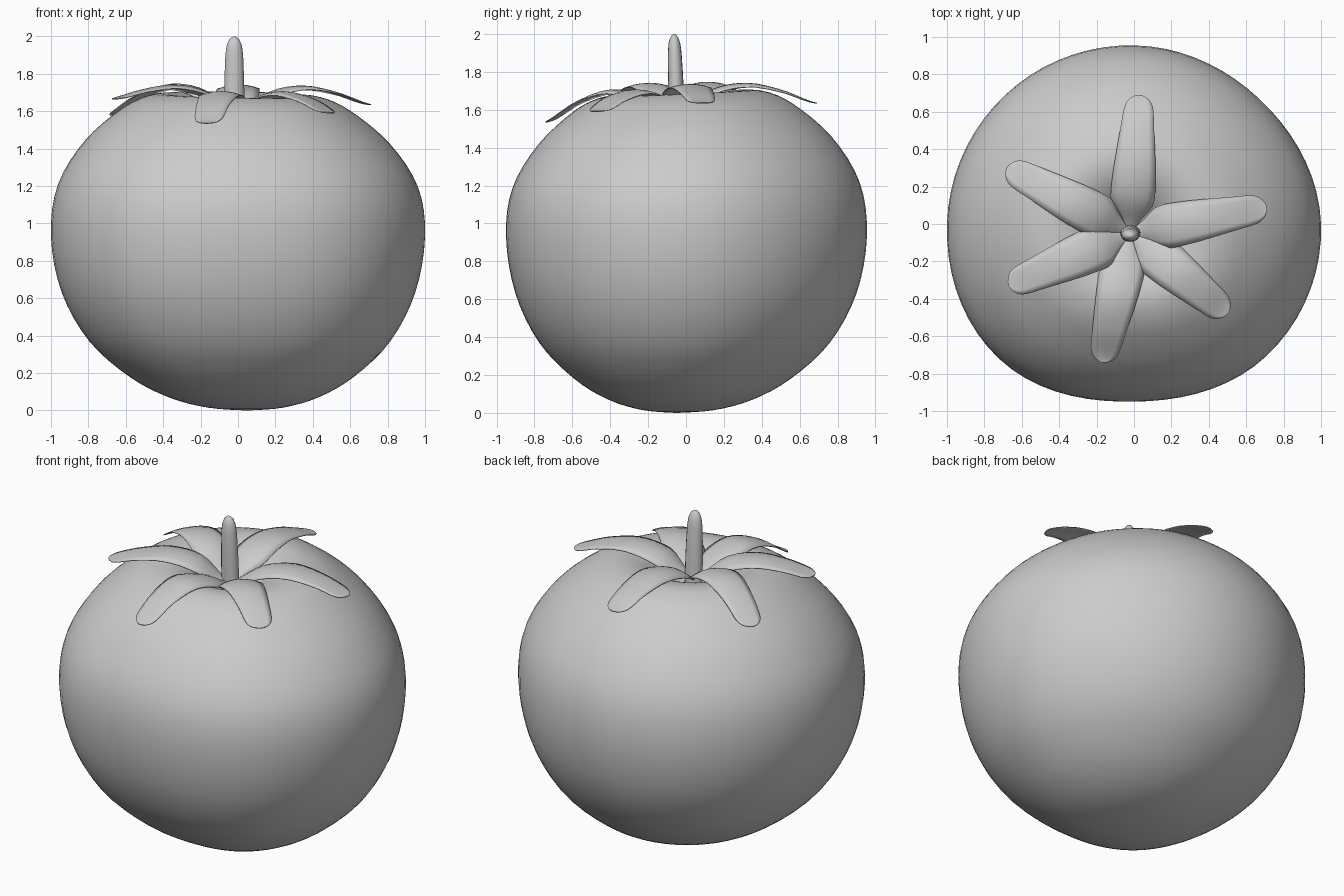
import bpy, math
from mathutils import Vector

if "Cube" in bpy.data.objects:
    bpy.data.objects.remove(bpy.data.objects["Cube"])


def spline(pts, t, closed=False):
    """Catmull-Rom through tuples, t in 0..1."""
    n = len(pts)
    f = t * (n if closed else n - 1)
    i = int(f) if closed else min(int(f), n - 2)
    u = f - i
    get = lambda k: Vector(pts[k % n] if closed else pts[max(0, min(k, n - 1))])
    a, b, c, d = get(i - 1), get(i), get(i + 1), get(i + 2)
    return 0.5 * (2 * b + (c - a) * u + (2 * a - 5 * b + 4 * c - d) * u * u
                  + (3 * b - a - 3 * c + d) * u ** 3)


def make_object(name, verts, faces, angle=60):
    me = bpy.data.meshes.new(name)
    me.from_pydata([tuple(v) for v in verts], [], faces)
    me.update()
    ob = bpy.data.objects.new(name, me)
    bpy.context.collection.objects.link(ob)
    bpy.ops.object.select_all(action='DESELECT')
    ob.select_set(True)
    bpy.context.view_layer.objects.active = ob
    bpy.ops.object.shade_smooth_by_angle(angle=math.radians(angle))
    return ob


def loft(name, rings):
    """Closed skin through rings of equal size, capped at both ends."""
    n = len(rings[0])
    verts = [v for r in rings for v in r]
    faces = [(j * n + i, j * n + (i + 1) % n, (j + 1) * n + (i + 1) % n, (j + 1) * n + i)
             for j in range(len(rings) - 1) for i in range(n)]
    faces.append(tuple(range(n))[::-1])
    faces.append(tuple(range(len(verts) - n, len(verts))))
    return make_object(name, verts, faces)


# fruit body: side profile (relative radius, height) and uneven plan outline
profile = [(0.005, 0), (0.2, 0.015), (0.4, 0.07), (0.6, 0.18), (0.805, 0.37),
           (0.945, 0.63), (1.0, 0.93), (0.963, 1.2), (0.815, 1.435), (0.61, 1.61),
           (0.46, 1.68), (0.34, 1.685), (0.23, 1.64), (0.12, 1.55), (0.005, 1.5)]
outline = [(r, 0) for r in (1.0, 0.947, 0.955, 0.975, 1.0, 1.02, 0.95, 1.0)]
SEG, ROWS = 72, 56
rings = []
for j in range(ROWS + 1):
    r, z = spline(profile, j / ROWS)
    ox, oy = (0.05, -0.05) if z < 0.93 else (-0.02, -0.05)
    k = 1 - r
    tilt = max(0, z - 0.93) / 0.77
    ring = []
    for i in range(SEG):
        a = 2 * math.pi * i / SEG
        R = spline(outline, i / SEG, True)[0] * r
        x, y = R * math.cos(a) + ox * k, R * math.sin(a) + oy * k
        ring.append((x, y, z + tilt * (0.045 * y - 0.015 * x)))
    rings.append(ring)
loft("fruit_body", rings)

# stem: slightly leaning oval rod with a rounded top
stem = [(1.5, 1.1), (1.7, 1.08), (1.8, 1.03), (1.9, 0.95), (1.95, 0.82), (1.98, 0.58), (1.995, 0.28), (2.0, 0.03)]
rings = []
for z, s in stem:
    t = (z - 1.5) / 0.5
    cx, cy = -0.02, -0.045 - 0.018 * t
    rings.append([(cx + 0.05 * s * math.cos(a), cy + 0.038 * s * math.sin(a), z)
                  for a in (2 * math.pi * i / 16 for i in range(16))])
loft("stem", rings)

# sepals: arched, rounded strips radiating from the stem
widths = [(0.0, 0.02), (0.1, 0.05), (0.22, 0.112), (0.38, 0.116), (0.55, 0.106),
          (0.75, 0.09), (0.9, 0.078), (0.96, 0.058), (0.99, 0.028), (1.0, 0.006)]


def sepal(name, tip, peak, tip_z):
    base = Vector((-0.02, -0.05, 0))
    d = Vector((tip[0], tip[1], 0)) - base
    side = Vector((-d.y, d.x, 0)).normalized()
    spine = [(0, 1.58), (0.25, peak - 0.035), (0.5, peak),
             (0.75, peak - 0.35 * (peak - tip_z)), (1, tip_z)]
    rows, cols = 24, 6
    verts = []
    for j in range(rows + 1):
        t, w = spline(widths, j / rows)
        t = max(0, min(t, 1))
        z = spline(spine, t)[1]
        for i in range(cols + 1):
            v = 2 * i / cols - 1
            p = base + d * t + side * (w * v)
            p.z = z - 0.35 * (1 - 0.95 * t) * w * v * v
            verts.append(p)
    n = cols + 1
    faces = [(j * n + i, (j + 1) * n + i, (j + 1) * n + i + 1, j * n + i + 1)
             for j in range(rows) for i in range(cols)]
    ob = make_object(name, verts, faces)
    m = ob.modifiers.new("thickness", 'SOLIDIFY')
    m.thickness, m.offset = 0.005, 0


for i, (tip, peak, tip_z) in enumerate([
        ((0.03, 0.69), 1.74, 1.635), ((0.71, 0.09), 1.735, 1.635),
        ((0.5, -0.48), 1.705, 1.59), ((-0.17, -0.74), 1.705, 1.535),
        ((-0.67, -0.33), 1.74, 1.665), ((-0.68, 0.3), 1.745, 1.58)]):
    sepal(f"sepal_{i + 1}", tip, peak, tip_z)
